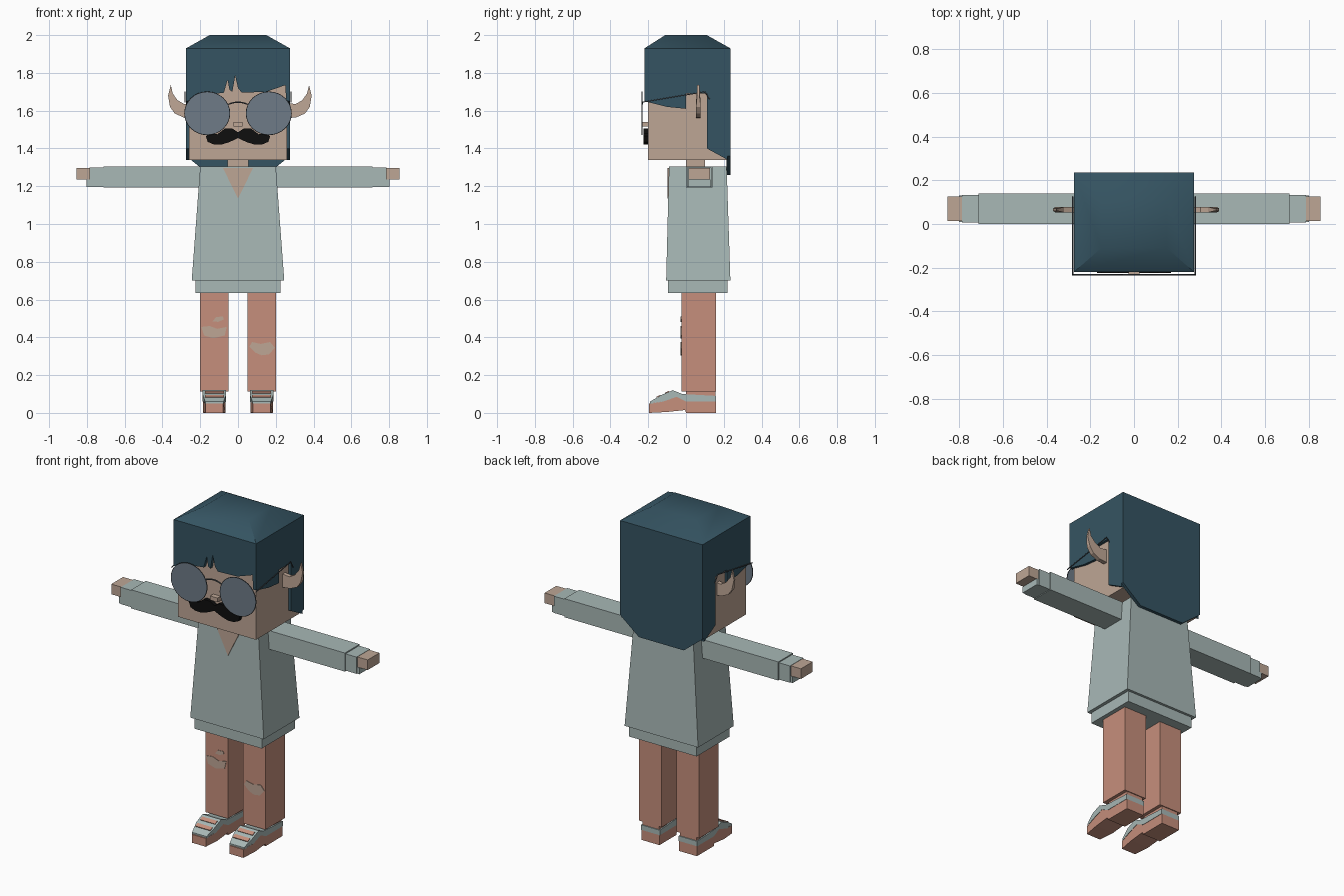
import bpy, bmesh, math
from mathutils import Vector

cube = bpy.data.objects.get("Cube")
if cube:
    bpy.data.objects.remove(cube, do_unlink=True)


def material(name, rgb):
    lin = [(c / 255 / 12.92) if c < 11 else ((c / 255 + 0.055) / 1.055) ** 2.4 for c in rgb]
    m = bpy.data.materials.new(name)
    m.use_nodes = True
    m.diffuse_color = (*lin, 1)
    m.node_tree.nodes["Principled BSDF"].inputs["Base Color"].default_value = (*lin, 1)
    return m


SKIN = material("skin", (190, 166, 149))
SHIRT = material("pale grey green", (168, 184, 182))
SALMON = material("salmon", (198, 143, 124))
HAIR = material("dark teal", (53, 84, 98))
BLACK = material("black", (14, 14, 14))
LENS = material("smoky blue", (110, 123, 135))
FRAME = material("frame grey", (70, 76, 82))


def finish(name, bm, mat):
    bmesh.ops.recalc_face_normals(bm, faces=bm.faces[:])
    me = bpy.data.meshes.new(name)
    bm.to_mesh(me)
    bm.free()
    me.materials.append(mat)
    ob = bpy.data.objects.new(name, me)
    bpy.context.collection.objects.link(ob)
    return ob


def prism(name, pts, axis, a, b, mat, side=1):
    """Extrude a 2D outline along an axis; side=-1 mirrors it in x."""
    bm = bmesh.new()

    def place(p, d):
        co = {"x": (d, p[0], p[1]), "y": (p[0], d, p[1]), "z": (p[0], p[1], d)}[axis]
        return bm.verts.new((co[0] * side, co[1], co[2]))

    low = [place(p, a) for p in pts]
    high = [place(p, b) for p in pts]
    bm.faces.new(low)
    bm.faces.new(high)
    for i in range(len(pts)):
        j = (i + 1) % len(pts)
        bm.faces.new((low[i], low[j], high[j], high[i]))
    return finish(name, bm, mat)


def loft(name, sections, mat):
    """Stack rectangles given as (z, half width, front y, back y)."""
    bm = bmesh.new()
    rings = [[bm.verts.new(c) for c in ((-w, f, z), (w, f, z), (w, b, z), (-w, b, z))]
             for z, w, f, b in sections]
    for lo, hi in zip(rings, rings[1:]):
        for i in range(4):
            j = (i + 1) % 4
            bm.faces.new((lo[i], lo[j], hi[j], hi[i]))
    bm.faces.new(rings[0])
    bm.faces.new(rings[-1])
    return finish(name, bm, mat)


def box(name, x, y, z, mat, side=1):
    return prism(name, [(y[0], z[0]), (y[1], z[0]), (y[1], z[1]), (y[0], z[1])],
                 "x", x[0], x[1], mat, side)


def tube(name, pts, radius, mat, closed=False):
    cu = bpy.data.curves.new(name, "CURVE")
    cu.dimensions = "3D"
    cu.bevel_depth = radius
    cu.bevel_resolution = 1
    cu.use_fill_caps = True
    sp = cu.splines.new("POLY")
    sp.points.add(len(pts) - 1)
    for p, co in zip(sp.points, pts):
        p.co = (*co, 1)
    sp.use_cyclic_u = closed
    cu.materials.append(mat)
    ob = bpy.data.objects.new(name, cu)
    bpy.context.collection.objects.link(ob)
    return ob


# Head and neck
loft("head", [(1.34, 0.26, -0.2, 0.215), (1.9, 0.26, -0.2, 0.215)], SKIN)
loft("neck", [(1.28, 0.055, 0, 0.1), (1.35, 0.055, 0, 0.1)], SKIN)
box("nose", (-0.025, 0.025), (-0.23, -0.19), (1.515, 1.54), SKIN)

# Hair: domed cap, fringe, side panels and long back panel
cap = loft("hair", [(1.8, 0.275, -0.22, 0.235), (1.93, 0.275, -0.22, 0.235),
                    (2.0, 0.15, -0.11, 0.11)], HAIR)
fringe = [(-0.275, 1.8), (-0.275, 1.65), (-0.2, 1.68), (-0.075, 1.695), (-0.055, 1.765),
          (-0.045, 1.71), (-0.03, 1.7), (-0.015, 1.785), (0, 1.72), (0.02, 1.695),
          (0.15, 1.7), (0.25, 1.735), (0.255, 1.66), (0.275, 1.65), (0.275, 1.8)]
panel = [(-0.22, 1.8), (-0.22, 1.65), (-0.1, 1.62), (0, 1.61), (0, 1.69), (0.11, 1.69),
         (0.11, 1.4), (0.22, 1.34), (0.22, 1.8)]
back = [(-0.275, 1.8), (-0.275, 1.36), (-0.15, 1.26), (0.15, 1.26), (0.275, 1.36), (0.275, 1.8)]
parts = [cap, prism("fringe", fringe, "y", -0.22, -0.198, HAIR),
         prism("back_hair", back, "y", 0.215, 0.235, HAIR)]
parts += [prism("side_hair", panel, "x", 0.255, 0.275, HAIR, s) for s in (1, -1)]
bpy.ops.object.select_all(action="DESELECT")
for p in parts:
    p.select_set(True)
bpy.context.view_layer.objects.active = cap
bpy.ops.object.join()
bpy.ops.object.shade_smooth_by_angle(angle=math.radians(42))

# Moustache
half = [(0.03, 1.505), (0.07, 1.505), (0.11, 1.475), (0.15, 1.48), (0.17, 1.465),
        (0.16, 1.435), (0.13, 1.422), (0.09, 1.42), (0.05, 1.432), (0.02, 1.445)]
outline = [(0, 1.485)] + half + [(0, 1.455)] + [(-x, z) for x, z in reversed(half)]
prism("moustache", outline, "y", -0.225, -0.195, BLACK)

# Round glasses
for side, word in ((1, "left"), (-1, "right")):
    ring = [(side * 0.163 + 0.119 * math.cos(t * math.pi / 16),
             1.586 + 0.113 * math.sin(t * math.pi / 16)) for t in range(32)]
    prism(word + "_lens", ring, "y", -0.235, -0.23, LENS)
    tube(word + "_rim", [(x, -0.2325, z) for x, z in ring], 0.003, FRAME, True)
    tube(word + "_temple", [(side * 0.281, -0.232, 1.645), (side * 0.281, 0.1, 1.7),
                            (side * 0.281, 0.125, 1.66)], 0.003, FRAME)
tube("glasses_bridge", [(x / 100, -0.2325, 1.645 - 0.00045 * x * x) for x in range(-5, 6)],
     0.004, FRAME)

# Pointed ears
ear = [(0.25, 1.56), (0.3, 1.565), (0.345, 1.585), (0.37, 1.62), (0.38, 1.68), (0.366, 1.735),
       (0.355, 1.69), (0.33, 1.655), (0.295, 1.635), (0.25, 1.64)]
for side, word in ((1, "left"), (-1, "right")):
    ob = prism(word + "_ear", ear, "y", 0.053, 0.078, SKIN, side)
    ob.location.x = 0.01
    for v in ob.data.vertices:  # thin towards the tip
        if v.co.z > 1.66:
            v.co.y = 0.065 + (v.co.y - 0.065) * 0.5

# Sweater
loft("sweater_body", [(0.7, 0.245, -0.105, 0.235), (1.305, 0.2, -0.09, 0.215)], SHIRT)
loft("sweater_hem", [(0.635, 0.225, -0.095, 0.22), (0.71, 0.225, -0.095, 0.22)], SHIRT)
prism("neck_opening", [(-0.08, 1.297), (0, 1.135), (0.08, 1.297)], "y", -0.097, -0.089, SKIN)

# Knee tears as thin plates
tears = {"right_knee_tear": [(-0.195, 0.455), (-0.15, 0.46), (-0.11, 0.445), (-0.06, 0.455),
                             (-0.07, 0.41), (-0.13, 0.395), (-0.18, 0.41)],
         "small_tear": [(-0.135, 0.485), (-0.115, 0.508), (-0.08, 0.51), (-0.075, 0.495),
                        (-0.105, 0.482)],
         "left_knee_tear": [(0.06, 0.35), (0.075, 0.375), (0.12, 0.365), (0.17, 0.375),
                            (0.195, 0.345), (0.165, 0.31), (0.125, 0.305), (0.09, 0.32)]}
for name, pts in tears.items():
    prism(name, pts, "y", -0.028, -0.022, SKIN)

# Shoe outlines, seen from the side
sole = [(-0.195, 0), (-0.1, 0.005), (-0.005, 0.015), (0, 0), (0.16, 0), (0.16, 0.06),
        (0, 0.06), (-0.05, 0.085), (-0.12, 0.062), (-0.195, 0.05)]
upper = [(-0.19, 0.06), (-0.13, 0.095), (-0.07, 0.12), (-0.02, 0.1), (0.16, 0.09),
         (0.16, 0.06), (0, 0.06), (-0.05, 0.085), (-0.12, 0.06), (-0.19, 0.048)]

# Limbs on both sides
for side, word in ((1, "left"), (-1, "right")):
    box(word + "_sleeve", (0.19, 0.713), (0, 0.14), (1.193, 1.305), SHIRT, side)
    box(word + "_cuff", (0.71, 0.787), (0.006, 0.134), (1.197, 1.298), SHIRT, side)
    box(word + "_cuff_lip", (0.78, 0.802), (0.01, 0.13), (1.197, 1.235), SHIRT, side)
    box(word + "_hand", (0.78, 0.855), (0.014, 0.126), (1.235, 1.296), SKIN, side)
    box(word + "_trouser_leg", (0.05, 0.2), (-0.025, 0.16), (0.112, 0.69), SALMON, side)
    box(word + "_ankle", (0.07, 0.18), (0, 0.155), (0.085, 0.115), SALMON, side)
    shoe = [prism(word + "_shoe_sole", sole, "x", 0.065, 0.185, SALMON, side),
            prism(word + "_shoe_upper", upper, "x", 0.063, 0.187, SHIRT, side)]
    for ob in shoe:  # narrow the toe
        for v in ob.data.vertices:
            if v.co.y < -0.18:
                v.co.x = side * 0.125 + (v.co.x - side * 0.125) * 0.78
    for y, z in ((-0.145, 0.088), (-0.1, 0.109)):
        lace = box(word + "_shoe_strap", (0.075, 0.175), (-0.012, 0.012), (-0.003, 0.003),
                   SALMON, side)
        lace.location = Vector((0, y, z))
        lace.rotation_euler.x = math.radians(26)
